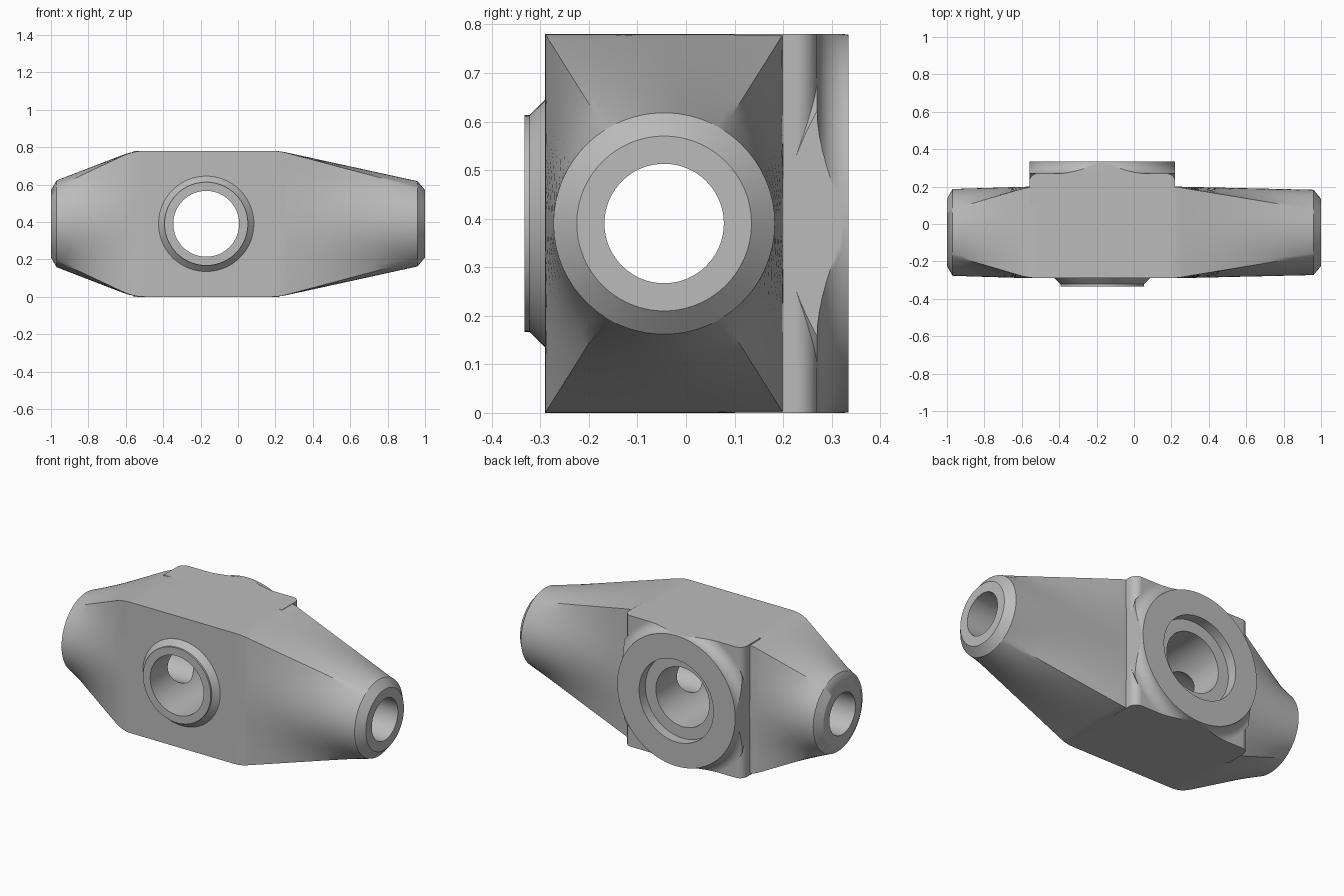
import bpy, bmesh, math
from mathutils import Vector

cube = bpy.data.objects.get("Cube")
if cube:
    bpy.data.objects.remove(cube, do_unlink=True)

# Main dimensions
AXIS_X, AXIS_Y, AXIS_Z = -0.17, -0.045, 0.39
HALF_Y, HALF_Z = 0.245, 0.39
LEFT, RIGHT = -0.56, 0.22
QUARTER = 20

steel = bpy.data.materials.new("steel_grey")
steel.use_nodes = True
steel.diffuse_color = (0.5, 0.5, 0.5, 1)
steel.node_tree.nodes["Principled BSDF"].inputs["Base Color"].default_value = (0.5, 0.5, 0.5, 1)


def loft(name, rings):
    """Closed solid through rings of equal point count."""
    bm = bmesh.new()
    loops = [[bm.verts.new(p) for p in ring] for ring in rings]
    n = len(loops[0])
    for a, b in zip(loops, loops[1:]):
        for i in range(n):
            j = (i + 1) % n
            bm.faces.new((a[i], a[j], b[j], b[i]))
    bm.faces.new(loops[0])
    bm.faces.new(loops[-1])
    bmesh.ops.recalc_face_normals(bm, faces=bm.faces)
    mesh = bpy.data.meshes.new(name)
    bm.to_mesh(mesh)
    bm.free()
    mesh.materials.append(steel)
    obj = bpy.data.objects.new(name, mesh)
    bpy.context.collection.objects.link(obj)
    return obj


def turned(name, profile, n=96):
    """Solid turned about the front-to-back axis; profile of (radius, y)."""
    turns = [math.tau * i / n for i in range(n)]
    return loft(name, [[(AXIS_X + r * math.cos(a), y, AXIS_Z + r * math.sin(a))
                        for a in turns] for r, y in profile])


def combine(target, tool, operation):
    """Apply a boolean and discard the tool."""
    mod = target.modifiers.new(operation, 'BOOLEAN')
    mod.operation, mod.object, mod.solver = operation, tool, 'EXACT'
    bpy.context.view_layer.objects.active = target
    bpy.ops.object.modifier_apply(modifier=mod.name)
    bpy.data.objects.remove(tool, do_unlink=True)


# Directions around the long axis, with exact rectangle corners
corner = math.atan2(HALF_Z, HALF_Y)
stops = [-corner, corner, math.pi - corner, math.pi + corner, math.tau - corner]
angles = [a + (b - a) * i / QUARTER for a, b in zip(stops, stops[1:]) for i in range(QUARTER)]


def section(x, blend, radius):
    """Cross-section going from rectangle (0) to circle (1)."""
    ring = []
    for a in angles:
        c, s = math.cos(a), math.sin(a)
        square = min(HALF_Y / max(abs(c), 1e-6), HALF_Z / max(abs(s), 1e-6))
        r = square + (radius - square) * blend
        ring.append((x, AXIS_Y + r * c, AXIS_Z + r * s))
    return ring


def arm(start, tip, end, radius, soften):
    """Sections from the block to the chamfered end of one arm."""
    side = 1 if end > 0 else -1
    span = abs(tip - start)
    rings = []
    for i in range(7):                       # softened start of the taper
        d = soften * (i / 3 - 1)
        rings.append(section(start + side * d, (d + soften) ** 2 / (4 * soften * span), radius))
    for i in range(1, 7):                    # straight taper
        d = soften + (span - soften) * i / 6
        rings.append(section(start + side * d, d / span, radius))
    rings.append(section(end, 1, 0.18))
    return rings


# Body: rectangular middle with two arms tapering to round ends
left_arm = arm(LEFT, -0.97, -1.0, 0.232, 0.06)
right_arm = arm(RIGHT, 0.96, 1.0, 0.228, 0.04)
housing = loft("housing", left_arm[::-1] + right_arm)

# Back block with rounded upright edges
R = 0.045
outline = [(LEFT, 0.1), (RIGHT, 0.1)]
for cx, first in ((RIGHT - R, 0), (LEFT + R, 90)):
    for i in range(9):
        a = math.radians(first + 90 * i / 8)
        outline.append((cx + R * math.cos(a), 0.27 - R + R * math.sin(a)))
block = loft("back_block", [[(x, y, z) for x, y in outline] for z in (0, 2 * HALF_Z)])

# Round back flange with a fillet, trimmed to the block's square
F, RIM = 0.065, 0.389
fillet = [(RIM + F - F * math.cos(t), 0.335 - F * math.sin(t))
          for t in (math.pi / 2 * (8 - i) / 8 for i in range(9))]
flange = turned("back_flange", [(RIM, 0.1), (RIM, 0.2)] + fillet)
trim = loft("flange_trim", [[(LEFT, y, 0), (RIGHT, y, 0), (RIGHT, y, 2 * HALF_Z), (LEFT, y, 2 * HALF_Z)]
                            for y in (0, 0.5)])
combine(flange, trim, 'INTERSECT')

# Front collar
collar = turned("front_collar", [(0.256, -0.2), (0.256, -0.289), (0.223, -0.322), (0.223, -0.333)])

for part in (block, flange, collar):
    combine(housing, part, 'UNION')

# Cross bore with a back counterbore, and the long bore
cross_bore = turned("cross_bore", [(0.176, -0.5), (0.176, 0.275), (0.245, 0.275), (0.245, 0.5)])
long_bore = loft("long_bore", [[(x, AXIS_Y + 0.123 * math.cos(a), AXIS_Z + 0.123 * math.sin(a))
                                for a in angles] for x in (-1.2, 1.2)])
for bore in (cross_bore, long_bore):
    combine(housing, bore, 'DIFFERENCE')

# Smooth shading with sharp edges kept
bpy.ops.object.select_all(action='DESELECT')
housing.select_set(True)
bpy.context.view_layer.objects.active = housing
bpy.ops.object.shade_smooth_by_angle(angle=math.radians(30))
weighted = housing.modifiers.new("even_shading", 'WEIGHTED_NORMAL')
weighted.keep_sharp = True
